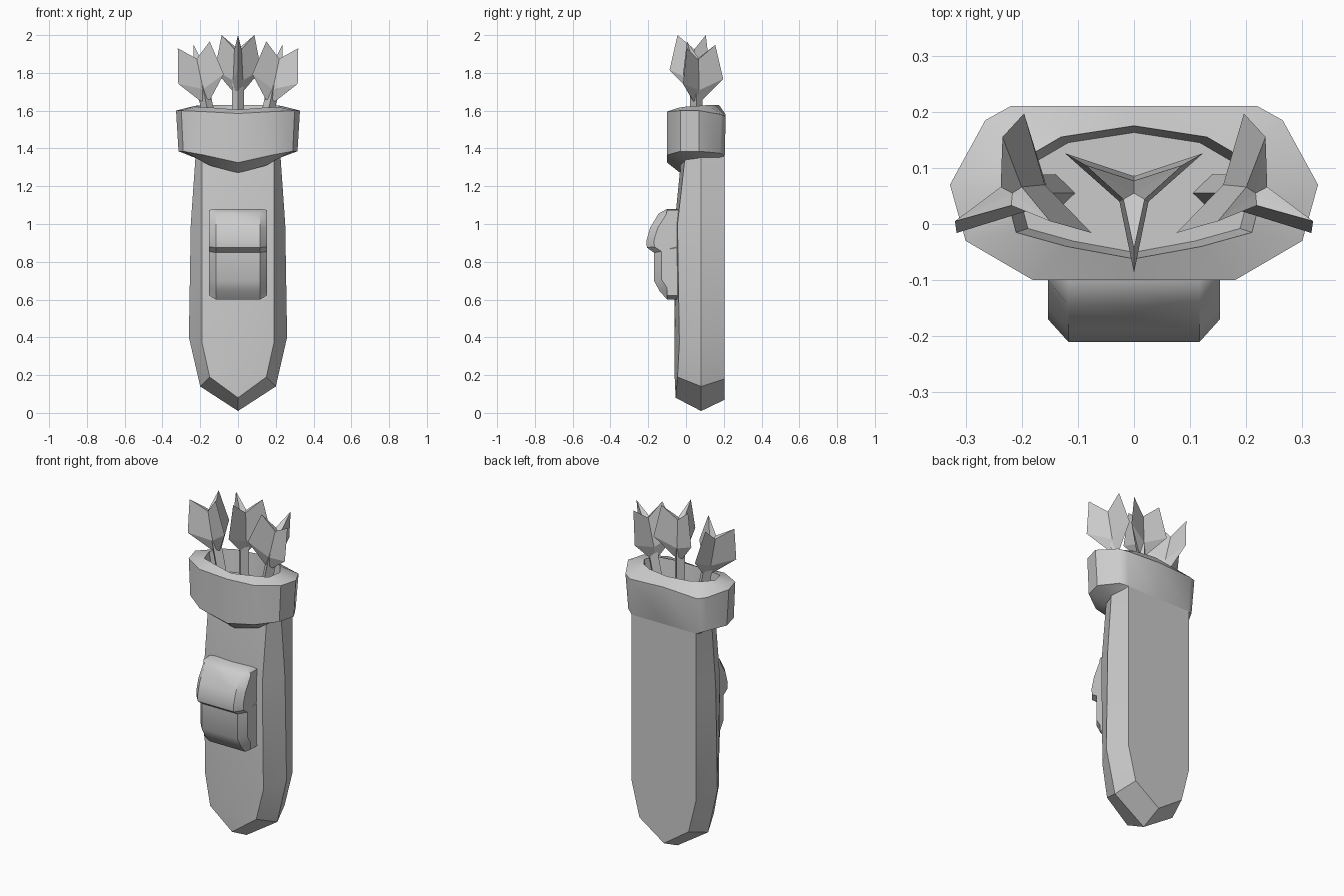
import bpy, bmesh
from math import sin, cos, pi, radians
from mathutils import Matrix

if "Cube" in bpy.data.objects:
    bpy.data.objects.remove(bpy.data.objects["Cube"])


def loft(name, rings, cap_start=False, cap_end=False, smooth=35, matrix=None):
    """Skin a list of closed rings that all have the same number of points."""
    bm = bmesh.new()
    rows = [[bm.verts.new(p) for p in ring] for ring in rings]
    n = len(rows[0])
    for a, b in zip(rows, rows[1:]):
        for i in range(n):
            j = (i + 1) % n
            bm.faces.new((a[i], a[j], b[j], b[i]))
    if cap_start:
        bm.faces.new(rows[0])
    if cap_end:
        bm.faces.new(rows[-1])
    bmesh.ops.remove_doubles(bm, verts=bm.verts, dist=0.0005)
    bmesh.ops.recalc_face_normals(bm, faces=bm.faces)
    if matrix:
        bm.transform(matrix)
    mesh = bpy.data.meshes.new(name)
    bm.to_mesh(mesh)
    bm.free()
    obj = bpy.data.objects.new(name, mesh)
    bpy.context.collection.objects.link(obj)
    if smooth:
        bpy.ops.object.select_all(action='DESELECT')
        obj.select_set(True)
        bpy.context.view_layer.objects.active = obj
        bpy.ops.object.shade_smooth_by_angle(angle=radians(smooth))
    return obj


def mirrored(half):
    """Close a half ring that starts and ends on x = 0."""
    return half + [(-x, y, z) for x, y, z in reversed(half[1:-1])]


# Quiver body: front edge, widest edge and back edge, from the tip upward
front = [(0, -.055, .08), (.15, -.045, .19), (.19, -.035, .37), (.19, -.045, 1.0), (.19, 0, 1.4)]
middle = [(0, .08, .01), (.2, .08, .14), (.26, .08, .4), (.25, .08, 1.0), (.222, .08, 1.4)]
back = [(0, .205, .07), (.16, .205, .18), (.21, .205, .38), (.21, .205, 1.0), (.21, .205, 1.4)]
front_y = [-.055, -.06, -.06, -.06, -.02]
levels = []
for f, m, b, y in zip(front, middle, back, front_y):
    levels.append(mirrored([(0, y, f[2]), f, m, b, (0, b[1], b[2])]))
loft("quiver_body", levels, cap_end=True)

# Collar: underside, outer wall, rim and recessed floor (back centre to front centre)
under = [(0, .2, 1.35), (.2, .2, 1.35), (.21, .18, 1.35), (.22, .08, 1.35),
         (.2, 0, 1.34), (.15, -.03, 1.31), (0, -.03, 1.27)]
low = [(0, .205, 1.36), (.21, .205, 1.36), (.25, .18, 1.375), (.315, .07, 1.385),
       (.29, -.03, 1.385), (.18, -.1, 1.365), (0, -.1, 1.325)]
high = [(0, .21, 1.58), (.22, .21, 1.57), (.265, .185, 1.58), (.328, .07, 1.6),
        (.3, -.03, 1.6), (.18, -.1, 1.595), (0, -.1, 1.585)]
rim = [(0, .175, 1.63), (.13, .155, 1.63), (.19, .12, 1.63), (.23, .06, 1.625),
       (.21, -.015, 1.62), (.12, -.04, 1.615), (0, -.062, 1.605)]
floor = [(x * .9, .055 + (y - .055) * .9, 1.5) for x, y, z in rim]
loft("quiver_collar", [mirrored(r) for r in (under, low, high, rim, floor)], cap_end=True)


def pouch_part(name, profile, inset_z):
    """Side profile (y, z) swept across x, with its ends drawn in."""
    zs = [z for y, z in profile]
    zmid = (min(zs) + max(zs)) / 2
    end = [(min(0, y + .04) if y < -.1 else y, zmid + (z - zmid) * inset_z) for y, z in profile]
    rings = [[(x, y, z) for y, z in p]
             for x, p in ((-.153, end), (-.117, profile), (.117, profile), (.153, end))]
    loft(name, rings, True, True)


# Front pouch and its overhanging flap
pouch_part("pouch", [(-.03, .6), (-.1, .6), (-.14, .645), (-.17, .7), (-.17, .88), (-.03, .9)], .85)
pouch_part("pouch_flap", [(-.03, 1.08), (-.1, 1.08), (-.145, 1.055), (-.19, .98), (-.21, .91),
                          (-.207, .875), (-.165, .845), (-.14, .86), (-.03, .88)], .95)


def star(outer, inner, z_outer, z_inner, turn):
    """Three-pointed ring for a set of feather vanes."""
    pts = []
    for i in range(6):
        r, z = (outer, z_outer) if i % 2 == 0 else (inner, z_inner)
        a = turn + i * pi / 3
        pts.append((r * cos(a), r * sin(a), z))
    return pts


# Arrows: square shaft and three flaring vanes with notched tops
for label, x, z, tilt, turn in (("left", -.172, 1.655, -12, pi / 2),
                                ("centre", 0, 1.70, 0, -pi / 2),
                                ("right", .172, 1.655, 12, pi / 2)):
    place = Matrix.Translation((x, .055, z)) @ Matrix.Rotation(radians(tilt), 4, 'Y')
    shaft = [[(.033 * cos(i * pi / 2), .033 * sin(i * pi / 2), h) for i in range(4)]
             for h in (-.2, .08)]
    loft(label + "_arrow_shaft", shaft, True, True, 0, place)
    vanes = [star(.03, .02, 0, 0, turn), star(.142, .03, .115, .06, turn),
             star(.1, .022, .3, .225, turn), star(0, 0, .215, .215, turn)]
    loft(label + "_arrow_vanes", vanes, True, False, 0, place)
